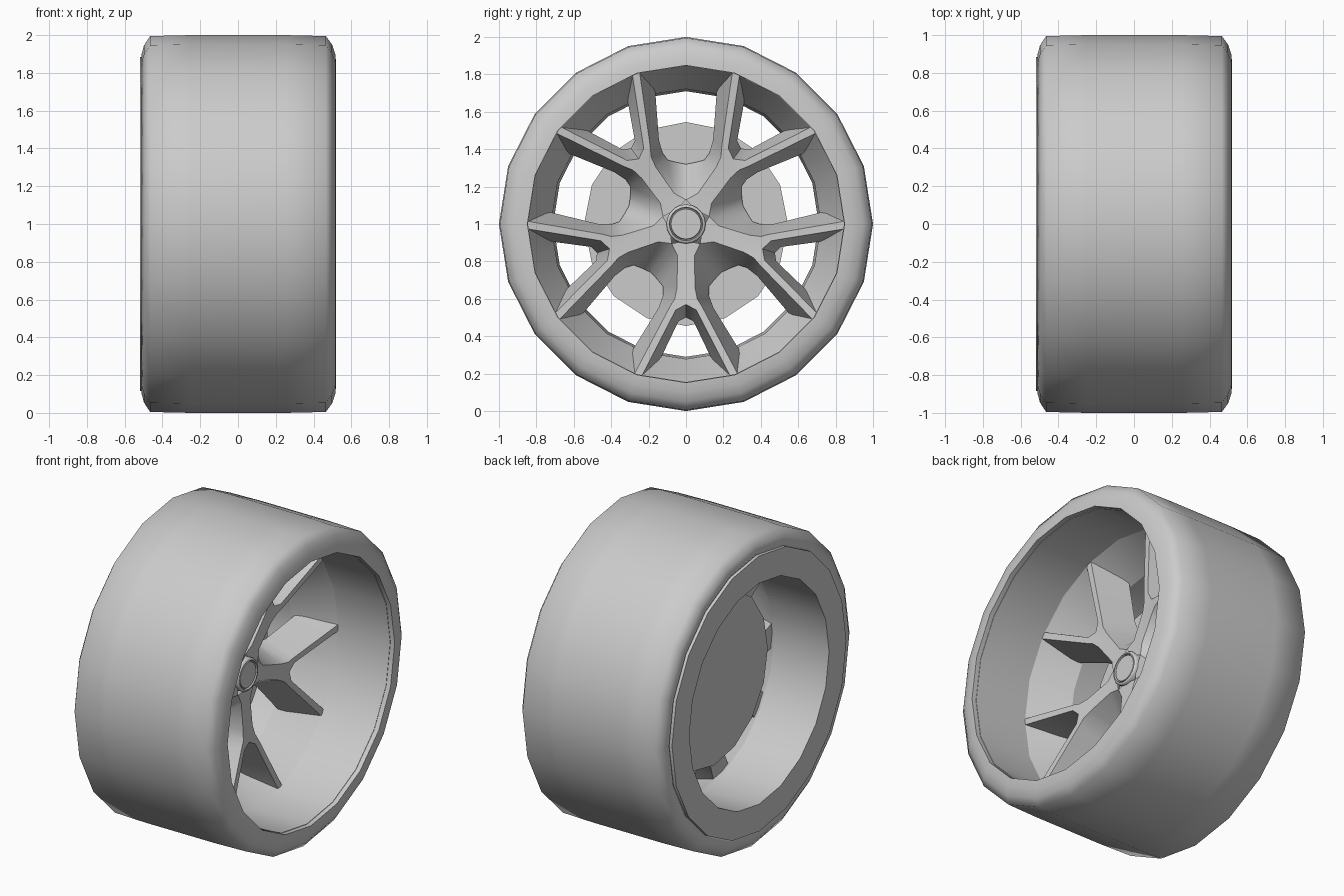
import bpy, bmesh
from math import sin, cos, tau, radians

if "Cube" in bpy.data.objects:
    bpy.data.objects.remove(bpy.data.objects["Cube"])


def finish(bm, name, angle=32):
    bmesh.ops.remove_doubles(bm, verts=bm.verts, dist=0.0005)
    bmesh.ops.recalc_face_normals(bm, faces=bm.faces)
    me = bpy.data.meshes.new(name)
    bm.to_mesh(me)
    bm.free()
    ob = bpy.data.objects.new(name, me)
    bpy.context.collection.objects.link(ob)
    bpy.ops.object.select_all(action='DESELECT')
    ob.select_set(True)
    bpy.context.view_layer.objects.active = ob
    bpy.ops.object.shade_smooth_by_angle(angle=radians(angle))
    return ob


def lathe(name, profile, sides, closed=True, angle=32):
    """Spin (x, radius) points round the wheel axis."""
    bm = bmesh.new()
    rings = [[bm.verts.new((x, r * cos(tau * i / sides), 1 + r * sin(tau * i / sides)))
              for i in range(sides)] for x, r in profile]
    n = len(rings)
    for k in range(n if closed else n - 1):
        a, b = rings[k], rings[(k + 1) % n]
        for i in range(sides):
            j = (i + 1) % sides
            bm.faces.new((a[i], a[j], b[j], b[i]))
    if not closed:
        bm.faces.new(rings[0])
        bm.faces.new(rings[-1])
    return finish(bm, name, angle)


# Tyre, rounded shoulders
lathe("tyre", [(-.49, .87), (-.51, .90), (-.498, .945), (-.465, .995), (-.25, 1), (.25, 1),
               (.465, .995), (.498, .95), (.515, .90), (.52, .848), (.49, .848)], 20, angle=65)

# Rim barrel: straight front well, steep step behind the spokes, rear flange
lathe("rim", [(.49, .875), (.49, .845), (.12, .845), (-.12, .722), (-.52, .71),
              (-.52, .885), (-.49, .885)], 20, angle=24)

# Brake disc and axle stub
lathe("brake_disc", [(-.20, .545), (-.17, .545)], 16, closed=False)
lathe("axle", [(-.18, .2), (.0, .1)], 20, closed=False)

# Hub cap with a groove
lathe("hub_cap", [(0, .105), (.065, .105), (.075, .098), (.075, .09), (.062, .087),
                  (.062, .083), (.072, .08)], 20, closed=False, angle=60)

# Forked spokes: half outlines as (x, radial, tangential)
front_out = [(.055, .105, .076), (.055, .17, .045), (.07, .34, .048),
             (.08, .40, .06), (.085, .44, .085), (.12, .80, .275)]
front_in = [(.055, .09, 0), (.055, .16, 0), (.07, .36, 0),
            (.08, .43, 0), (.085, .46, .055), (.12, .81, .235)]
back_out = [(-.15, .259, .188), (-.15, .30, .15), (-.15, .335, .122),
            (-.14, .38, .122), (-.13, .449, .147), (-.09, .75, .333)]
back_in = [(-.15, .09, 0), (-.15, .16, 0), (-.15, .36, 0),
           (-.14, .50, 0), (-.13, .52, .04), (-.09, .79, .17)]

bm = bmesh.new()
for k in range(5):
    a = radians(270 + 72 * k)
    for side in (1, -1):
        def chain(points):
            return [bm.verts.new((x, r * cos(a) - side * t * sin(a),
                                  1 + r * sin(a) + side * t * cos(a))) for x, r, t in points]
        fo, fi, bo, bi = map(chain, (front_out, front_in, back_out, back_in))
        for i in range(5):
            bm.faces.new((fo[i], fo[i + 1], fi[i + 1], fi[i]))
            bm.faces.new((bo[i], bo[i + 1], bi[i + 1], bi[i]))
            bm.faces.new((fo[i], fo[i + 1], bo[i + 1], bo[i]))
            if i >= 3:
                bm.faces.new((fi[i], fi[i + 1], bi[i + 1], bi[i]))
        bm.faces.new((fo[5], fi[5], bi[5], bo[5]))
finish(bm, "spokes", 42)
